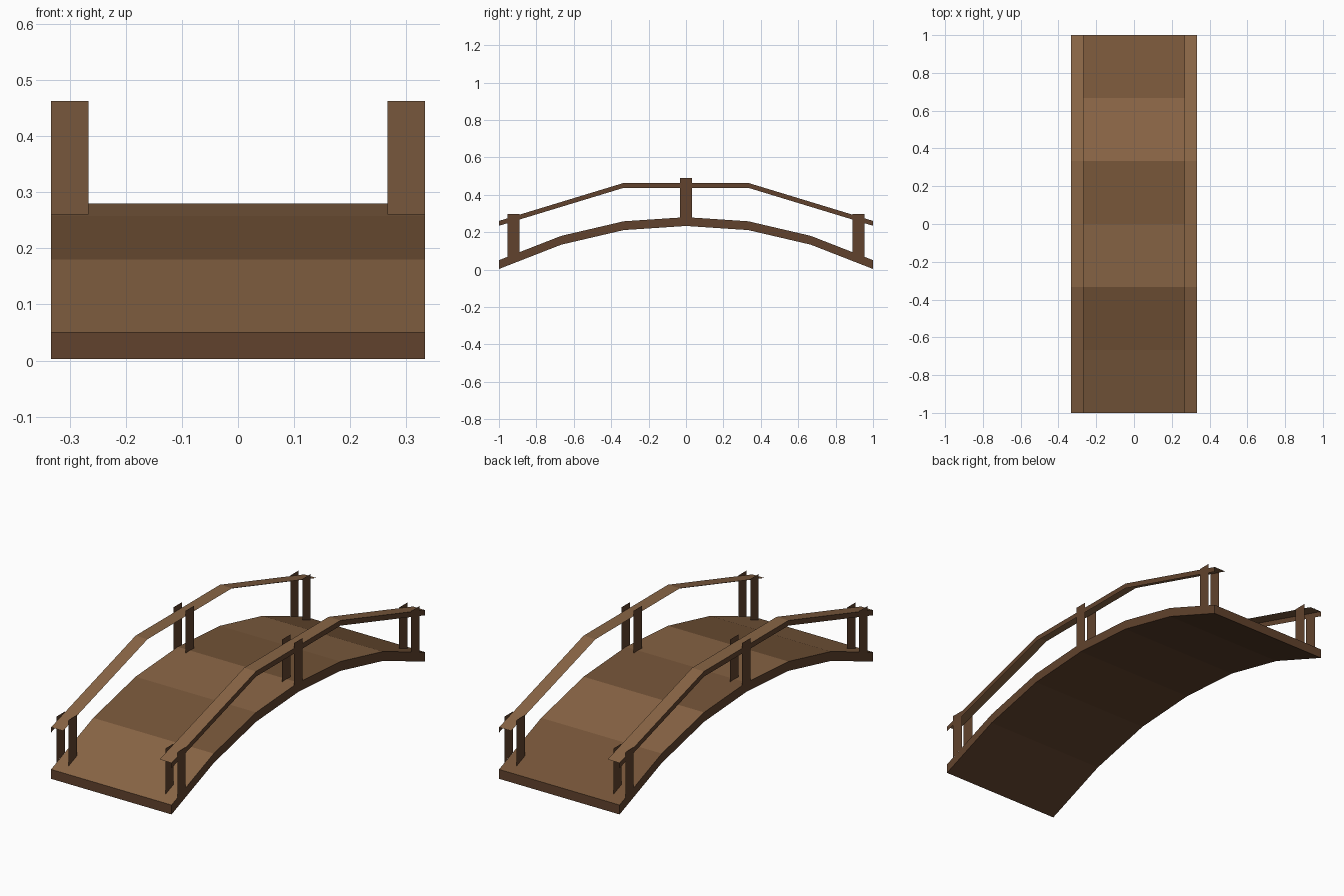
import bpy

if "Cube" in bpy.data.objects:
    bpy.data.objects.remove(bpy.data.objects["Cube"])


def material(name, rgb):
    m = bpy.data.materials.new(name)
    m.diffuse_color = (*rgb, 1)
    m.use_nodes = True
    m.node_tree.nodes["Principled BSDF"].inputs["Base Color"].default_value = m.diffuse_color
    return m


LIGHT = material("light_wood", (0.25, 0.13, 0.06))
MID = material("mid_wood", (0.18, 0.09, 0.04))
DARK = material("dark_wood", (0.12, 0.055, 0.026))


def make(name, verts, faces, mats, slots):
    mesh = bpy.data.meshes.new(name)
    mesh.from_pydata(verts, [], faces)
    for m in mats:
        mesh.materials.append(m)
    for poly, slot in zip(mesh.polygons, slots):
        poly.material_index = slot
    ob = bpy.data.objects.new(name, mesh)
    bpy.context.collection.objects.link(ob)
    return ob


def mirrored(half):
    """Full arch profile from its y <= 0 half."""
    return half + [(-y, z) for y, z in reversed(half) if y < 0]


W, INNER, THICK = 0.333, 0.267, 0.047

# Arched deck: a four-sided section swept along the arch
arch = mirrored([(-1, 0.05), (-0.667, 0.18), (-0.333, 0.258), (0, 0.28)])
verts, faces, slots = [], [], []
for y, z in arch:
    low = max(z - THICK, 0)
    verts += [(-W, y, z), (W, y, z), (W, y, low), (-W, y, low)]
for i in range(len(arch) - 1):
    a, b = 4 * i, 4 * i + 4
    for k in range(4):
        n = (k + 1) % 4
        faces.append((a + k, a + n, b + n, b + k))
        slots.append(i % 2 if k == 0 else 2)
end = 4 * (len(arch) - 1)
faces += [(3, 2, 1, 0), (end, end + 1, end + 2, end + 3)]
slots += [2, 2]
make("deck", verts, faces, [LIGHT, MID, DARK], slots)

# Handrails: a flat top strip with a lip down the outer edge
rail = mirrored([(-1, 0.26), (-0.333, 0.463)])
for side, s in (("left", -1), ("right", 1)):
    verts, faces, slots = [], [], []
    for y, z in rail:
        verts += [(s * INNER, y, z), (s * W, y, z), (s * W, y, z - 0.026)]
    for i in range(len(rail) - 1):
        a, b = 3 * i, 3 * i + 3
        for k in range(2):
            f = (a + k, a + k + 1, b + k + 1, b + k)
            faces.append(f if s > 0 else f[::-1])
            slots.append(k)
    make(side + "_handrail", verts, faces, [LIGHT, DARK], slots)

    # Posts: pairs of flat boards under the inner and outer rail edges
    for where, y, low, high in (("front", -0.922, (0.067, 0.093), 0.297),
                                ("middle", 0, (0.276, 0.276), 0.49),
                                ("back", 0.922, (0.093, 0.067), 0.297)):
        for edge, x in (("inner", INNER), ("outer", W + 0.0005)):
            y0, y1 = y - 0.033, y + 0.033
            quad = [(s * x, y0, low[0]), (s * x, y1, low[1]),
                    (s * x, y1, high), (s * x, y0, high)]
            face = (0, 1, 2, 3) if s > 0 else (3, 2, 1, 0)
            make(f"{side}_{where}_{edge}_post", quad, [face], [DARK], [0])
